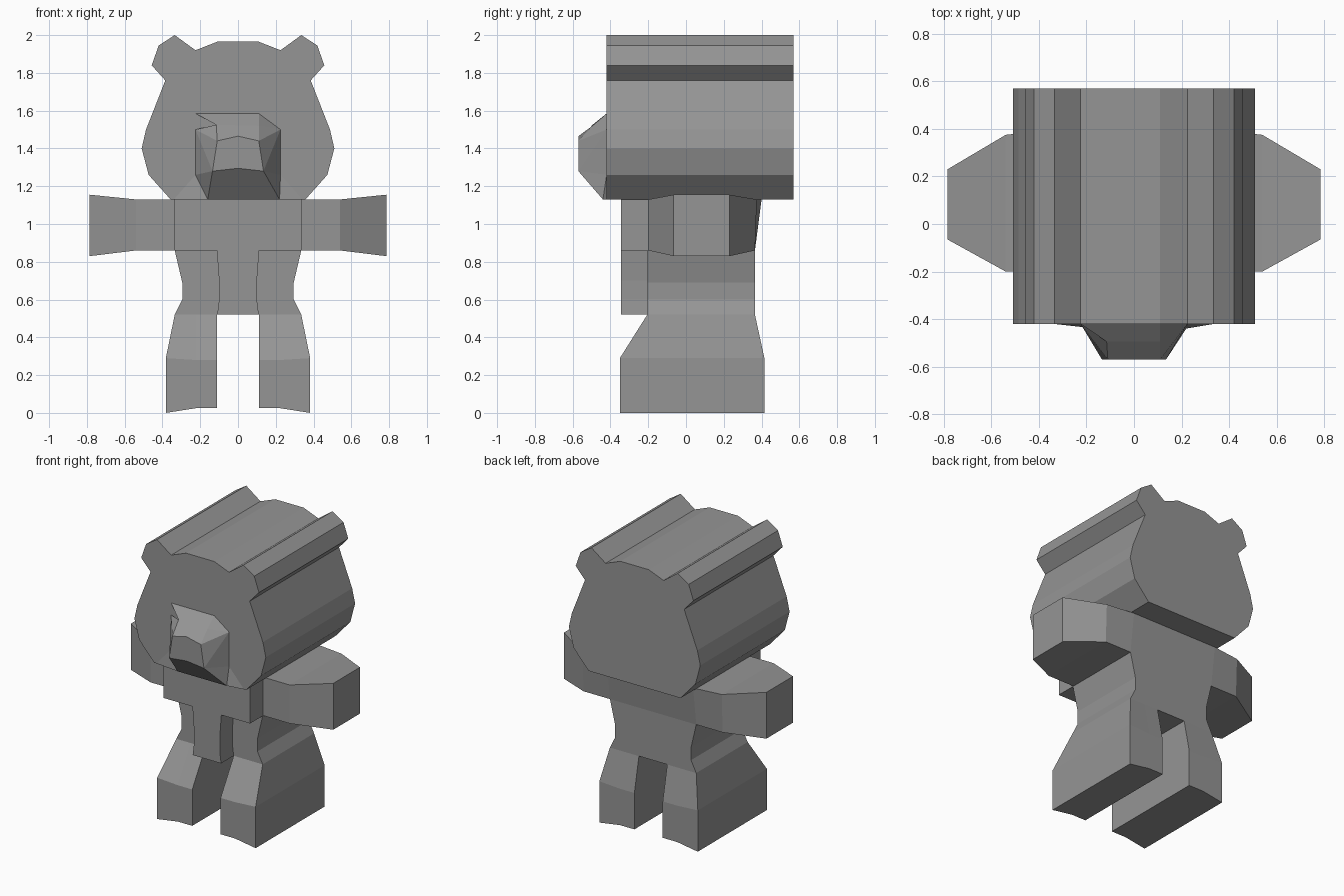
import bpy
import bmesh
from mathutils import Vector

cube = bpy.data.objects.get("Cube")
if cube:
    bpy.data.objects.remove(cube, do_unlink=True)

GREY = (0.3, 0.3, 0.3, 1)
grey = bpy.data.materials.new("plain grey")
grey.use_nodes = True
grey.diffuse_color = GREY
grey.node_tree.nodes["Principled BSDF"].inputs["Base Color"].default_value = GREY


def finish(name, bm):
    mesh = bpy.data.meshes.new(name)
    bm.to_mesh(mesh)
    bm.free()
    mesh.materials.append(grey)
    obj = bpy.data.objects.new(name, mesh)
    bpy.context.collection.objects.link(obj)
    return obj


def loft(name, rings):
    """Skin matching closed rings of points and cap both ends."""
    bm = bmesh.new()
    loops = [[bm.verts.new(p) for p in ring] for ring in rings]
    count = len(loops[0])
    for a, b in zip(loops, loops[1:]):
        for i in range(count):
            j = (i + 1) % count
            bm.faces.new((a[i], a[j], b[j], b[i]))
    bm.faces.new(loops[0])
    bm.faces.new(loops[-1])
    bmesh.ops.recalc_face_normals(bm, faces=bm.faces)
    return finish(name, bm)


def mirrored(points):
    return points + [(-x, z) for x, z in reversed(points)]


def extrude(name, half, front, back):
    outline = mirrored(half)
    return loft(name, [[(x, y, z) for x, z in outline] for y in (front, back)])


# Head with ears: one silhouette extruded front to back
extrude("head", [(0.11, 1.965), (0.225, 1.92), (0.335, 2.0), (0.42, 1.945),
                 (0.457, 1.84), (0.385, 1.76), (0.487, 1.5), (0.51, 1.4),
                 (0.473, 1.26), (0.357, 1.13)], -0.42, 0.57)

# Muzzle: faceted shell with a notch at one upper corner
P = {
    "top_l": (-0.225, -0.42, 1.585), "top_r": (0.11, -0.42, 1.585),
    "side_l": (-0.225, -0.42, 1.5), "side_r": (0.225, -0.42, 1.5),
    "low_l": (-0.225, -0.42, 1.26), "low_r": (0.225, -0.42, 1.26),
    "brow_l": (-0.115, -0.495, 1.525), "brow_r": (0.11, -0.495, 1.52),
    "nose_l": (-0.11, -0.57, 1.44), "nose": (0, -0.57, 1.465), "nose_r": (0.11, -0.57, 1.44),
    "lip_l": (-0.135, -0.57, 1.28), "lip": (0, -0.57, 1.295), "lip_r": (0.135, -0.57, 1.28),
    "chin_l": (-0.16, -0.44, 1.13), "chin_r": (0.22, -0.44, 1.13),
    "jaw_l": (-0.34, -0.42, 1.13), "jaw_r": (0.34, -0.42, 1.13),
}
FACES = [
    "top_l top_r brow_r brow_l", "brow_l brow_r nose_r nose nose_l",
    "nose_l nose nose_r lip_r lip lip_l", "lip_l lip lip_r chin_r chin_l",
    "top_r side_r brow_r", "side_r nose_r brow_r", "side_l brow_l nose_l",
    "chin_l jaw_l jaw_r chin_r",
]
for s in "lr":
    FACES += [f"side_{s} nose_{s} lip_{s}", f"side_{s} lip_{s} low_{s}",
              f"lip_{s} low_{s} chin_{s}", f"low_{s} jaw_{s} chin_{s}"]
bm = bmesh.new()
verts = {key: bm.verts.new(p) for key, p in P.items()}
for names in FACES:
    face = bm.faces.new([verts[n] for n in names.split()])
    face.normal_update()
    if face.normal.dot(face.calc_center_median() - Vector((0, -0.4, 1.35))) < 0:
        face.normal_flip()
finish("muzzle", bm)

# Chest: box whose back leans outwards at the shoulders
loft("chest", [[(-0.335, -0.345, z), (0.335, -0.345, z), (0.335, back, z), (-0.335, back, z)]
               for z, back in ((0.86, 0.365), (1.13, 0.4))])

# Waist and the narrow front flap
extrude("waist", [(0.335, 0.86), (0.295, 0.69), (0.295, 0.6), (0.335, 0.52)], -0.205, 0.365)
extrude("front_flap", [(0.112, 0.86), (0.1, 0.7), (0.1, 0.6), (0.11, 0.52)], -0.345, -0.205)

for side, s in (("left", 1), ("right", -1)):
    # Arm: straight sleeve, then a taller, narrower hand end
    arm = [(0.335, -0.2, 0.365, 0.4, 0.86, 1.13),
           (0.54, -0.2, 0.365, 0.375, 0.86, 1.13),
           (0.785, -0.065, 0.23, 0.23, 0.83, 1.155)]
    loft(side + "_arm", [[(s * x, f, lo), (s * x, b_lo, lo), (s * x, b_hi, hi), (s * x, f, hi)]
                         for x, f, b_lo, b_hi, lo, hi in arm])

    # Leg: flares from the hip into a blocky foot with a bevelled sole
    leg = [(0.335, 0.52, 0.52, -0.205, 0.365),
           (0.382, 0.28, 0.29, -0.35, 0.415),
           (0.382, 0.025, 0.0, -0.35, 0.415)]
    rings = []
    for x, z_in, z_out, f, b in leg:
        edge = [(0.11, z_in), (0.222, z_in), (x, z_out)]
        rings.append([(s * px, f, z) for px, z in edge]
                     + [(s * px, b, z) for px, z in reversed(edge)])
    loft(side + "_leg", rings)
